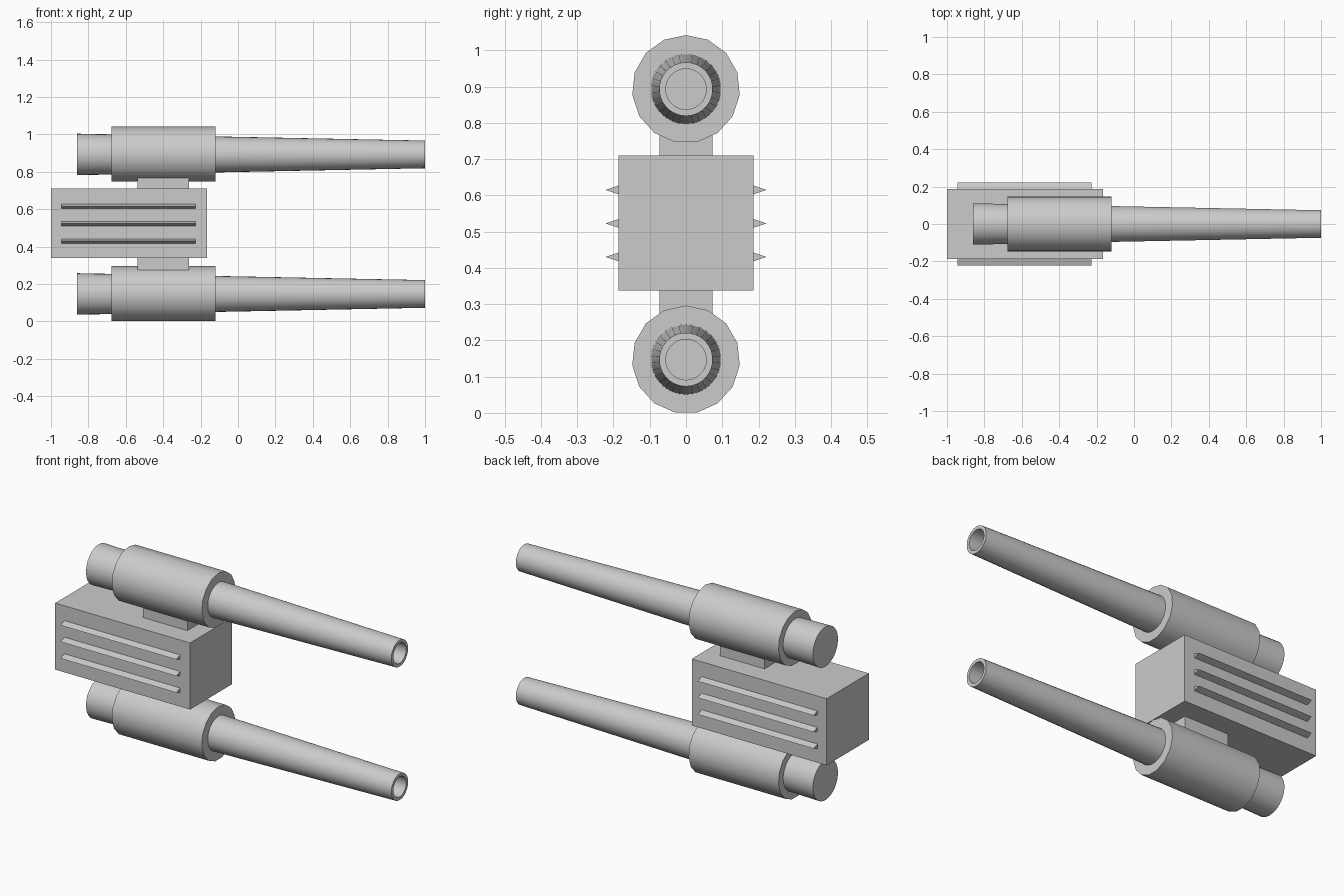
import bpy, bmesh, math

cube = bpy.data.objects.get("Cube")
if cube:
    bpy.data.objects.remove(cube, do_unlink=True)

grey = bpy.data.materials.new("plain grey")
grey.use_nodes = True
grey.diffuse_color = (0.6, 0.6, 0.6, 1)
grey.node_tree.nodes["Principled BSDF"].inputs["Base Color"].default_value = (0.6, 0.6, 0.6, 1)


def finish(name, bm, smooth=False):
    bmesh.ops.recalc_face_normals(bm, faces=bm.faces)
    mesh = bpy.data.meshes.new(name)
    bm.to_mesh(mesh)
    bm.free()
    mesh.materials.append(grey)
    obj = bpy.data.objects.new(name, mesh)
    bpy.context.collection.objects.link(obj)
    if smooth:
        bpy.ops.object.select_all(action='DESELECT')
        obj.select_set(True)
        bpy.context.view_layer.objects.active = obj
        bpy.ops.object.shade_smooth_by_angle(angle=math.radians(35))
    return obj


def turned(name, profile, z, sides):
    """Lathe (x, radius) pairs around a lengthwise axis, capping both ends."""
    bm = bmesh.new()
    rings = []
    for x, r in profile:
        angles = [2 * math.pi * i / sides for i in range(sides)]
        rings.append([bm.verts.new((x, r * math.sin(a), z + r * math.cos(a))) for a in angles])
    for a, b in zip(rings, rings[1:]):
        for i in range(sides):
            j = (i + 1) % sides
            bm.faces.new((a[i], a[j], b[j], b[i]))
    bm.faces.new(rings[0])
    bm.faces.new(rings[-1])
    return finish(name, bm, smooth=True)


def prism(name, outline, x0, x1):
    """Extrude a (y, z) outline along x."""
    bm = bmesh.new()
    face = bm.faces.new([bm.verts.new((x0, y, z)) for y, z in outline])
    ext = bmesh.ops.extrude_face_region(bm, geom=[face])
    moved = [v for v in ext["geom"] if isinstance(v, bmesh.types.BMVert)]
    bmesh.ops.translate(bm, verts=moved, vec=(x1 - x0, 0, 0))
    return finish(name, bm)


def block(name, half_y, z0, z1, x0, x1):
    return prism(name, [(-half_y, z0), (half_y, z0), (half_y, z1), (-half_y, z1)], x0, x1)


# Twin guns: long tapered barrel with a hollow muzzle, and a thick sleeve
for level, z in (("lower", 0.147), ("upper", 0.893)):
    turned(level + "_barrel", [(-0.862, 0.111), (1, 0.074), (1, 0.056), (0.6, 0.056)], z, 30)
    turned(level + "_sleeve", [(-0.676, 0.149), (-0.12, 0.149)], z, 15)

# Central housing and the mounts joining it to the sleeves
block("housing", 0.186, 0.338, 0.71, -1, -0.166)
block("lower_mount", 0.073, 0.22, 0.35, -0.537, -0.262)
block("upper_mount", 0.073, 0.70, 0.82, -0.537, -0.262)

# Wedge-shaped cooling fins on both sides
for side, s in (("front", -1), ("back", 1)):
    for i in range(3):
        z = 0.43 + 0.0925 * i
        prism(f"{side}_fin_{i + 1}",
              [(s * 0.18, z - 0.014), (s * 0.222, z), (s * 0.18, z + 0.014)], -0.943, -0.227)
